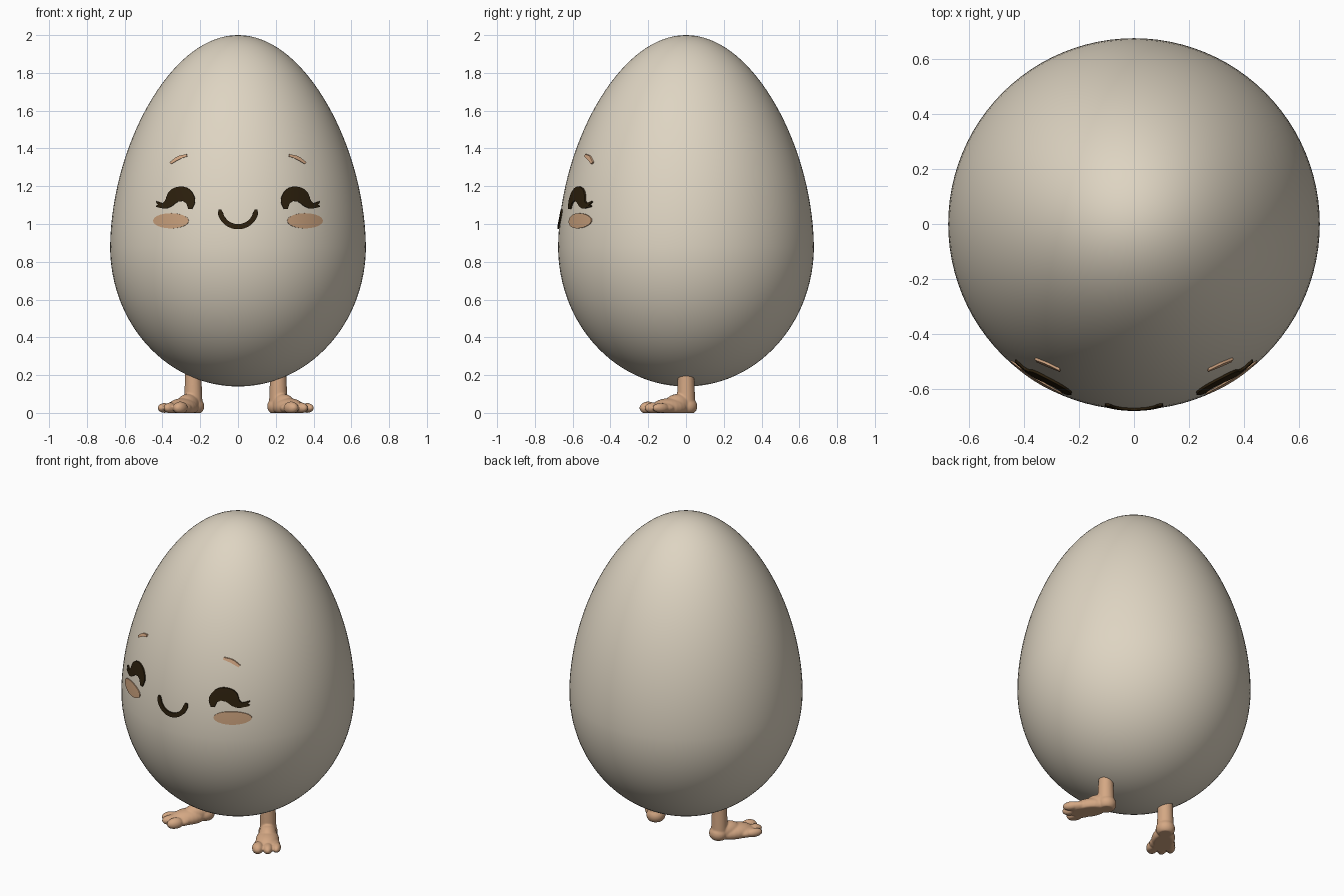
import bpy, bmesh, math
from mathutils import Vector, Matrix

cube = bpy.data.objects.get("Cube")
if cube:
    bpy.data.objects.remove(cube, do_unlink=True)


def material(name, rgb):
    m = bpy.data.materials.new(name)
    m.use_nodes = True
    m.diffuse_color = (*rgb, 1)
    m.node_tree.nodes["Principled BSDF"].inputs["Base Color"].default_value = (*rgb, 1)
    return m


SHELL = material("shell cream", (0.73, 0.66, 0.54))
SKIN = material("skin tan", (0.66, 0.39, 0.23))
BLUSH = material("cheek blush", (0.58, 0.35, 0.20))
DARK = material("dark brown", (0.025, 0.014, 0.004))


def add_object(name, bm, mat):
    mesh = bpy.data.meshes.new(name)
    bm.to_mesh(mesh)
    bm.free()
    mesh.materials.append(mat)
    obj = bpy.data.objects.new(name, mesh)
    bpy.context.collection.objects.link(obj)
    return obj


def smooth(obj, angle=40):
    bpy.ops.object.select_all(action='DESELECT')
    obj.select_set(True)
    bpy.context.view_layer.objects.active = obj
    bpy.ops.object.shade_smooth_by_angle(angle=math.radians(angle))


# Egg shape: elliptical below the widest ring, gently tapered above it
WIDE_Z, WIDE_R, TOP, BOTTOM = 0.88, 0.677, 2.0, 0.14


def egg_radius(z):
    if z < WIDE_Z:
        t = (WIDE_Z - z) / (WIDE_Z - BOTTOM)
        return WIDE_R * math.sqrt(max(0, 1 - t * t))
    t = (z - WIDE_Z) / (TOP - WIDE_Z)
    return WIDE_R * math.sqrt(max(0, 1 - t * t)) * (1 - 0.1 * t ** 1.5)


def build_egg():
    bm = bmesh.new()
    bmesh.ops.create_uvsphere(bm, u_segments=96, v_segments=64, radius=1)
    for v in bm.verts:
        flat = Vector((v.co.x, v.co.y, 0))
        z = WIDE_Z + v.co.z * ((TOP - WIDE_Z) if v.co.z > 0 else (WIDE_Z - BOTTOM))
        r = egg_radius(z)
        v.co = flat.normalized() * r if flat.length > 1e-4 else Vector((0, 0, 0))
        v.co.z = z
    smooth(add_object("egg_body", bm, SHELL), 60)


# Face details: ribbons laid on the front of the shell
def on_shell(x, z, lift):
    r = egg_radius(z)
    p = Vector((x, -math.sqrt(r * r - x * x), z))
    s = (r + lift) / r
    return Vector((p.x * s, p.y * s, z))


def spline(points, steps=8):
    """Smooth path through (x, z, width) points."""
    pts = [Vector(p) for p in points]
    pts = [2 * pts[0] - pts[1]] + pts + [2 * pts[-1] - pts[-2]]
    out = []
    for a, b, c, d in zip(pts, pts[1:], pts[2:], pts[3:]):
        for i in range(steps):
            t = i / steps
            out.append(0.5 * (2 * b + (c - a) * t + (2 * a - 5 * b + 4 * c - d) * t * t
                              + (3 * b - a - 3 * c + d) * t ** 3))
    return out + [pts[-2]]


def ribbon(name, path, mat, side=1, lift=0.008, across=6):
    bm = bmesh.new()
    rows = []
    for i, p in enumerate(path):
        ahead, behind = path[min(i + 1, len(path) - 1)], path[max(i - 1, 0)]
        n = Vector((behind.y - ahead.y, ahead.x - behind.x)).normalized()
        row = []
        for k in range(across + 1):
            o = (k / across - 0.5) * max(p.z, 0.002)
            row.append(bm.verts.new(on_shell(side * (p.x + n.x * o), p.y + n.y * o, lift)))
        rows.append(row)
    for r0, r1 in zip(rows, rows[1:]):
        for k in range(across):
            bm.faces.new((r0[k], r0[k + 1], r1[k + 1], r1[k]))
    # rim sunk into the shell
    rim = [e for e in bm.edges if e.is_boundary]
    new = bmesh.ops.extrude_edge_only(bm, edges=rim)["geom"]
    for v in new:
        if isinstance(v, bmesh.types.BMVert):
            v.co = on_shell(v.co.x, v.co.z, -0.01)
    bmesh.ops.recalc_face_normals(bm, faces=bm.faces)
    if sum(f.normal.y for f in bm.faces if abs(f.normal.y) > 0.5) > 0:
        bmesh.ops.reverse_faces(bm, faces=bm.faces)
    smooth(add_object(name, bm, mat), 40)


def build_face():
    arch = spline([(0.25, 1.08, 0.02), (0.252, 1.125, 0.055), (0.284, 1.158, 0.075),
                   (0.33, 1.15, 0.075), (0.365, 1.11, 0.045), (0.395, 1.098, 0.03),
                   (0.428, 1.118, 0.006)])
    lash = spline([(0.37, 1.105, 0.03), (0.4, 1.097, 0.025), (0.43, 1.094, 0.006)])
    brow = spline([(0.268, 1.364, 0.012), (0.312, 1.35, 0.018), (0.354, 1.322, 0.012)])
    cheek = []
    for i in range(25):
        a = math.pi * i / 24
        cheek.append(Vector((0.353 - 0.093 * math.cos(a), 1.017, 0.08 * math.sin(a))))
    for label, side in (("left", 1), ("right", -1)):
        ribbon(label + "_closed_eye", arch, DARK, side)
        ribbon(label + "_eyelash", lash, DARK, side, 0.007)
        ribbon(label + "_eyebrow", brow, SKIN, side)
        ribbon(label + "_cheek", cheek, BLUSH, side, 0.005)
    mouth = []
    for i in range(33):
        a = math.pi * (1 + i / 32)
        end = min(i, 32 - i)
        mouth.append(Vector((0.094 * math.cos(a), 1.076 + 0.09 * math.sin(a),
                             0.027 * min(1, 0.5 + end / 4))))
    ribbon("smiling_mouth", mouth, DARK)


# Feet: rounded masses fused together, flattened at the sole
def build_foot(name, side):
    bm = bmesh.new()

    def blob(centre, size):
        m = Matrix.Translation(centre) @ Matrix.Diagonal((*size, 1))
        bmesh.ops.create_uvsphere(bm, u_segments=24, v_segments=16, radius=1, matrix=m)

    bmesh.ops.create_cone(bm, cap_ends=True, segments=24, radius1=0.05, radius2=0.042,
                          depth=0.2, matrix=Matrix.Translation((0, 0, 0.13)))
    blob((0, 0.005, 0.035), (0.056, 0.056, 0.05))
    blob((0, -0.05, 0.045), (0.052, 0.08, 0.055))
    blob((0, -0.1, 0.028), (0.068, 0.11, 0.05))
    blob((0, -0.15, 0.025), (0.076, 0.07, 0.036))
    for x, y, r in ((-0.052, -0.205, 0.034), (0.006, -0.212, 0.029), (0.056, -0.195, 0.026)):
        blob((x, y, 0.026), (r, 0.05, r))
    for v in bm.verts:
        v.co.z = max(v.co.z, 0)
        v.co.x *= side
    if side < 0:
        bmesh.ops.reverse_faces(bm, faces=bm.faces)
    turn = Matrix.Rotation(side * math.radians(33), 4, 'Z')
    bm.transform(Matrix.Translation((side * 0.225 - 0.012, 0, 0)) @ turn)
    obj = add_object(name, bm, SKIN)
    fuse = obj.modifiers.new("fuse", 'REMESH')
    fuse.mode = 'VOXEL'
    fuse.voxel_size = 0.005
    fuse.use_smooth_shade = True
    soften = obj.modifiers.new("soften", 'SMOOTH')
    soften.factor = 0.5
    soften.iterations = 4


build_egg()
build_face()
build_foot("left_foot", 1)
build_foot("right_foot", -1)
